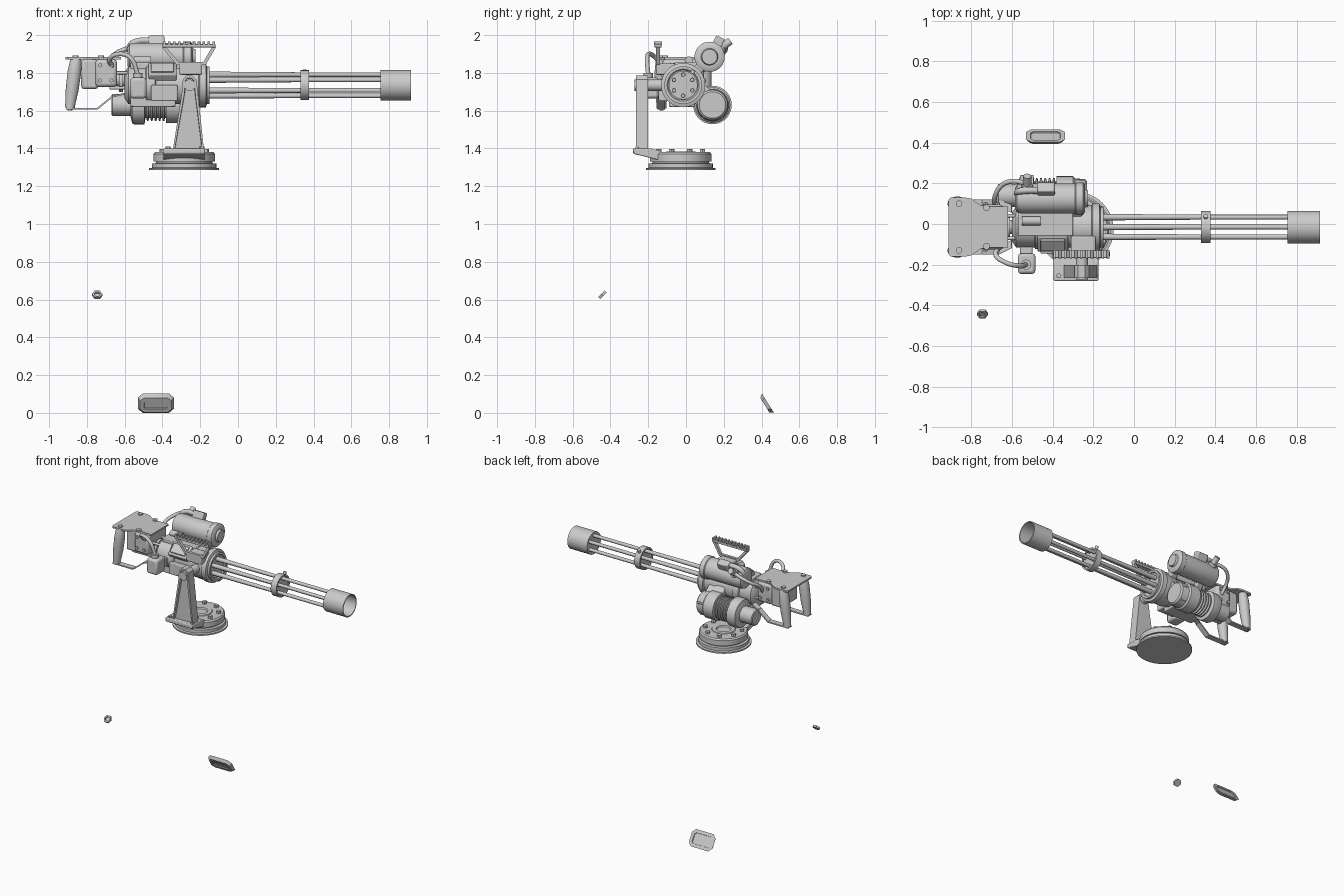
import bpy, bmesh, math
from mathutils import Vector, Matrix

if "Cube" in bpy.data.objects:
    bpy.data.objects.remove(bpy.data.objects["Cube"])

AY, AZ = -0.015, 1.735          # barrel axis
X = Vector((1, 0, 0))


def finish(name, bm, bevel=0):
    bmesh.ops.remove_doubles(bm, verts=bm.verts, dist=1e-5)
    bmesh.ops.recalc_face_normals(bm, faces=bm.faces)
    me = bpy.data.meshes.new(name)
    bm.to_mesh(me)
    bm.free()
    ob = bpy.data.objects.new(name, me)
    bpy.context.collection.objects.link(ob)
    if bevel:
        m = ob.modifiers.new("bevel", 'BEVEL')
        m.width, m.segments = bevel, 2
    return ob


def lathe(name, prof, origin, d=X, n=32, closed=False):
    """Revolve (distance, radius) points about direction d."""
    rot = Vector(d).to_track_quat('Z', 'Y').to_matrix().to_4x4()
    M = Matrix.Translation(origin) @ rot
    bm = bmesh.new()
    if not closed:
        prof = [(prof[0][0], 0)] + list(prof) + [(prof[-1][0], 0)]
    rings = []
    for h, r in prof:
        if r == 0:
            rings.append([bm.verts.new(M @ Vector((0, 0, h)))] * n)
        else:
            rings.append([bm.verts.new(M @ Vector((r * math.cos(2 * math.pi * i / n),
                          r * math.sin(2 * math.pi * i / n), h))) for i in range(n)])
    pairs = list(zip(rings, rings[1:])) + ([(rings[-1], rings[0])] if closed else [])
    for a, b in pairs:
        for i in range(n):
            j = (i + 1) % n
            vs = list(dict.fromkeys((a[i], a[j], b[j], b[i])))
            if len(vs) > 2:
                bm.faces.new(vs)
    return finish(name, bm)


def rod(name, p, q, r, n=20):
    p, q = Vector(p), Vector(q)
    return lathe(name, [(0, r), ((q - p).length, r)], p, q - p, n)


def box(name, c, s, bevel=0.006, rx=0):
    bm = bmesh.new()
    bmesh.ops.create_cube(bm, size=1)
    M = Matrix.Translation(c) @ Matrix.Rotation(rx, 4, 'X') @ Matrix.Diagonal((*s, 1))
    bm.transform(M)
    return finish(name, bm, bevel)


def span(name, x, y, z, bevel=0.006):
    lo, hi = Vector((x[0], y[0], z[0])), Vector((x[1], y[1], z[1]))
    return box(name, (lo + hi) / 2, hi - lo, bevel)


def prism(name, pts, off, bevel=0, inset=None):
    """Extrude a 3D polygon by off; optionally recess the starting face."""
    bm = bmesh.new()
    f = bm.faces.new([bm.verts.new(p) for p in pts])
    g = bmesh.ops.extrude_face_region(bm, geom=[f], use_keep_orig=True)
    bmesh.ops.translate(bm, vec=off, verts=[v for v in g['geom'] if isinstance(v, bmesh.types.BMVert)])
    bmesh.ops.recalc_face_normals(bm, faces=bm.faces)
    if inset:
        bmesh.ops.inset_individual(bm, faces=[f], thickness=inset[0], depth=0)
        bmesh.ops.inset_individual(bm, faces=[f], thickness=0.002, depth=-inset[1])
    return finish(name, bm, bevel)


def beam(name, p, q, w, h):
    p, q = Vector(p), Vector(q)
    d = (q - p).normalized()
    s = Vector((0, 1, 0)) * w / 2
    u = d.cross(Vector((0, 1, 0))).normalized() * h / 2
    return prism(name, [p + s + u, p - s + u, p - s - u, p + s - u], q - p)


def hose(name, pts, r):
    cu = bpy.data.curves.new(name, 'CURVE')
    cu.dimensions, cu.bevel_depth, cu.bevel_resolution, cu.use_fill_caps = '3D', r, 3, True
    sp = cu.splines.new('BEZIER')
    sp.bezier_points.add(len(pts) - 1)
    for b, p in zip(sp.bezier_points, pts):
        b.co = p
        b.handle_left_type = b.handle_right_type = 'AUTO'
    ob = bpy.data.objects.new(name, cu)
    bpy.context.collection.objects.link(ob)


# barrel cluster, clamp and muzzle
for i in range(6):
    a = math.radians(90 + 60 * i)
    lathe(f"barrel_{i}", [(-0.17, 0.016), (0.1, 0.014), (0.35, 0.012), (0.78, 0.012), (0.78, 0.007), (0.7, 0.007)],
          (0, AY + 0.056 * math.cos(a), AZ + 0.056 * math.sin(a)), n=16)
lathe("muzzle_shroud", [(0.755, 0.08), (0.915, 0.08), (0.915, 0.073), (0.768, 0.073)], (0, AY, AZ), n=40)
lathe("barrel_clamp", [(0.33, 0.079), (0.375, 0.079), (0.375, 0.068), (0.33, 0.068)], (0, AY, AZ), closed=True)
lathe("clamp_core", [(0.338, 0.07), (0.367, 0.07)], (0, AY, AZ))
rod("clamp_bolt", (0.353, 0.03, 1.79), (0.353, 0.04, 1.815), 0.011, 12)

# receiver body
lathe("receiver", [(-0.6, 0.07), (-0.58, 0.1), (-0.49, 0.1), (-0.485, 0.108), (-0.44, 0.108), (-0.435, 0.1),
      (-0.31, 0.1), (-0.3, 0.107), (-0.21, 0.107), (-0.205, 0.117), (-0.17, 0.117), (-0.165, 0.1),
      (-0.15, 0.1), (-0.15, 0.085), (-0.158, 0.08)], (0, AY, AZ), n=40)
box("feed_cover", (-0.4, -0.085, 1.805), (0.15, 0.1, 0.05), 0.008, math.radians(40))
box("feed_panel", (-0.4, -0.103, 1.826), (0.12, 0.07, 0.016), 0.004, math.radians(40))
span("side_block", (-0.46, -0.32), (-0.145, -0.08), (1.65, 1.735))
span("lower_block", (-0.57, -0.33), (-0.09, 0.06), (1.62, 1.67))
span("top_block", (-0.57, -0.3), (-0.06, 0.06), (1.81, 1.855))
rod("cover_pin", (-0.55, 0.015, 1.865), (-0.46, 0.015, 1.865), 0.022)
rod("rear_shaft", (-0.68, AY, AZ + 0.03), (-0.58, AY, AZ + 0.03), 0.035)
lathe("rear_collar", [(-0.63, 0.055), (-0.61, 0.055)], (0, AY, AZ + 0.02))
for i, (y, z) in enumerate([(-0.07, 1.8), (0.04, 1.8), (-0.07, 1.72), (0.04, 1.72)]):
    rod(f"rear_rod_{i}", (-0.68, y, z), (-0.57, y, z), 0.009, 12)

# drive motor, low on the far side
mot = [(-0.67, 0.05), (-0.665, 0.057), (-0.57, 0.057), (-0.56, 0.097), (-0.55, 0.102), (-0.495, 0.102), (-0.49, 0.07)]
for i in range(5):
    x = -0.485 + i * 0.021
    mot += [(x, 0.07), (x + 0.003, 0.085), (x + 0.011, 0.085), (x + 0.014, 0.07)]
mot += [(-0.38, 0.07), (-0.38, 0.095), (-0.3, 0.095), (-0.29, 0.085), (-0.24, 0.08), (-0.23, 0.07)]
lathe("drive_motor", mot, (0, 0.14, 1.63), n=36)
box("gear_link", (-0.31, 0.075, 1.685), (0.13, 0.14, 0.11), 0.012, math.radians(-40))
for i in range(5):
    a = math.radians(72 * i + 20)
    y, z = 0.14 + 0.075 * math.cos(a), 1.63 + 0.075 * math.sin(a)
    rod(f"motor_bolt_{i}", (-0.3, y, z), (-0.25, y, z), 0.011, 8)

# upper drum with tilted cap box and elbow pipe
lathe("drum", [(-0.585, 0.05), (-0.575, 0.068), (-0.55, 0.074), (-0.29, 0.074), (-0.285, 0.08), (-0.25, 0.08),
      (-0.24, 0.065), (-0.24, 0.045), (-0.225, 0.04)], (0, 0.125, 1.885), n=36)
for i, x in enumerate((-0.5, -0.28)):
    box(f"drum_lug_{i}", (x, 0.07, 1.825), (0.05, 0.05, 0.1), 0.006, math.radians(-45))
box("drum_cap", (-0.432, 0.165, 1.95), (0.085, 0.05, 0.085), 0.006, math.radians(-25))
lathe("drum_valve", [(0, 0.028), (0.05, 0.028), (0.05, 0.02), (0.1, 0.02)], (-0.525, 0.155, 1.91), (0, 0.75, 0.55), 20)
hose("elbow_pipe", [(-0.46, 0.165, 1.97), (-0.53, 0.165, 1.968), (-0.565, 0.16, 1.95), (-0.575, 0.15, 1.91)], 0.017)

# hoses and side box
hose("far_hose", [(-0.68, 0.08, 1.8), (-0.685, 0.13, 1.86), (-0.65, 0.19, 1.9), (-0.6, 0.21, 1.925), (-0.53, 0.2, 1.94)], 0.012)
hose("near_hose", [(-0.66, -0.11, 1.83), (-0.68, -0.15, 1.87), (-0.63, -0.19, 1.9), (-0.57, -0.205, 1.88), (-0.53, -0.2, 1.79)], 0.012)
span("side_box", (-0.57, -0.485), (-0.245, -0.145), (1.665, 1.775), 0.014)
rod("side_box_cap", (-0.53, -0.2, 1.77), (-0.53, -0.2, 1.8), 0.025)
span("side_box_mount", (-0.56, -0.5), (-0.16, -0.08), (1.68, 1.75))

# grip plate, housing, handles and straps
half = [(-0.62, 0.1), (-0.72, 0.1), (-0.755, 0.108), (-0.8, 0.14), (-0.83, 0.145), (-0.9, 0.145), (-0.912, 0.133)]
outline = half + [(x, -y) for x, y in reversed(half)]
prism("grip_plate", [(x, y - 0.015, 1.872) for x, y in outline], (0, 0, 0.012))
span("grip_housing", (-0.83, -0.74), (-0.11, 0.08), (1.715, 1.872), 0.014)
span("grip_housing_front", (-0.755, -0.64), (-0.125, 0.095), (1.725, 1.872), 0.018)
for s, y in ((1, 0.1), (-1, -0.13)):
    tag = "left" if s > 0 else "right"
    lathe(f"handle_{tag}", [(0, 0.026), (0.015, 0.031), (0.07, 0.036), (0.17, 0.034), (0.24, 0.027), (0.265, 0.026)],
          (-0.857, y, 1.876), (-0.034, 0, -0.265), 24)
    path = [(-0.91, y, 1.61), (-0.745, y, 1.61), (-0.665, y, 1.675), (-0.6, y * 0.75, 1.69)]
    for i in range(3):
        beam(f"strap_{tag}_{i}", path[i], path[i + 1], 0.04, 0.009)
    rod(f"strap_bolt_{tag}", (-0.89, y, 1.6), (-0.89, y, 1.622), 0.013, 6)
    for i, x in enumerate((-0.86, -0.725)):
        yy = y if i == 0 else y - s * 0.02
        rod(f"plate_bolt_{tag}_{i}", (x, yy, 1.88), (x, yy, 1.893), 0.016, 12)
    for i, (x, z) in enumerate([(-0.73, 1.84), (-0.67, 1.84), (-0.73, 1.76), (-0.67, 1.76)]):
        yy = AY + s * 0.105
        rod(f"housing_bolt_{tag}_{i}", (x, yy, z), (x, yy + s * 0.015, z), 0.011, 8)

# toothed sight rail on a triangular frame
RY = -0.148
span("rail_bar", (-0.4, -0.12), (RY - 0.018, RY + 0.018), (1.935, 1.952), 0.002)
for i in range(11):
    x = -0.397 + i * 0.0262
    span(f"rail_tooth_{i}", (x, x + 0.014), (RY - 0.021, RY + 0.021), (1.95, 1.967), 0.002)
beam("rail_strut_rear", (-0.395, RY, 1.94), (-0.315, RY, 1.845), 0.02, 0.018)
beam("rail_strut_front", (-0.125, RY, 1.94), (-0.18, RY, 1.845), 0.02, 0.018)
beam("rail_lower_bar", (-0.32, RY, 1.85), (-0.175, RY, 1.85), 0.02, 0.016)
span("rail_mount", (-0.31, -0.19), (-0.158, -0.06), (1.79, 1.85))

# swivel base
BX, BY = -0.285, -0.028
lathe("swivel_base", [(1.285, 0.185), (1.295, 0.185), (1.298, 0.17), (1.32, 0.17), (1.322, 0.15), (1.33, 0.15), (1.332, 0.163),
      (1.37, 0.163), (1.38, 0.155), (1.38, 0.08), (1.384, 0.076), (1.384, 0.05), (1.375, 0.045)],
      (BX, BY, 0), (0, 0, 1), 48)
for i in range(8):
    a = math.radians(45 * i + 22)
    x, y = BX + 0.125 * math.cos(a), BY + 0.125 * math.sin(a)
    rod(f"base_bolt_{i}", (x, y, 1.378), (x, y, 1.396), 0.016, 6)

# support arm, foot and pivot
prism("arm_foot", [(-0.395, -0.28, 1.4), (-0.395, -0.28, 1.372), (-0.395, -0.13, 1.335), (-0.395, -0.13, 1.385),
      (-0.395, -0.19, 1.4)], (0.22, 0, 0), 0.006)
prism("support_arm", [(-0.345, -0.265, 1.39), (-0.18, -0.265, 1.39), (-0.212, -0.265, 1.69), (-0.22, -0.265, 1.765),
      (-0.24, -0.265, 1.785), (-0.275, -0.265, 1.785), (-0.292, -0.265, 1.765), (-0.298, -0.265, 1.69)],
      (0, 0.064, 0), 0, (0.014, 0.018))
rod("arm_pivot", (-0.256, -0.272, 1.735), (-0.256, -0.09, 1.735), 0.03, 24)
for x in (-0.37, -0.19):
    rod("foot_bolt", (x, -0.255, 1.395), (x, -0.255, 1.41), 0.013, 6)

# loose hex nut
lathe("loose_nut", [(-0.007, 0.028), (0.007, 0.028), (0.007, 0.017), (-0.003, 0.017)], (-0.745, -0.442, 0.625), (0, -1, 1), 6)

# loose chamfered plate with recessed slots
bm = bmesh.new()
oct_pts = [(0.095, 0.035), (0.07, 0.06), (-0.07, 0.06), (-0.095, 0.035)]
oct_pts += [(-x, -y) for x, y in oct_pts]
back = [bm.verts.new((x, y, 0)) for x, y in oct_pts]
front = [bm.verts.new((x * 0.88, y * 0.75, -0.02)) for x, y in oct_pts]
caps = [bm.faces.new(back), bm.faces.new(front)]
for i in range(8):
    j = (i + 1) % 8
    bm.faces.new((back[i], back[j], front[j], front[i]))
bmesh.ops.recalc_face_normals(bm, faces=bm.faces)
bmesh.ops.inset_individual(bm, faces=caps, thickness=0.024, depth=0)
bmesh.ops.inset_individual(bm, faces=caps, thickness=0.001, depth=-0.006)
n, u = Vector((0, 0.85, 0.527)), Vector((0, -0.527, 0.85))
bm.transform(Matrix.Translation((-0.435, 0.434, 0.0515)) @ Matrix((-X, u, n)).transposed().to_4x4())
finish("loose_plate", bm)

# smooth round parts while keeping hard edges
bpy.ops.object.select_all(action='DESELECT')
for ob in bpy.context.scene.objects:
    if ob.type == 'MESH':
        ob.select_set(True)
        bpy.context.view_layer.objects.active = ob
bpy.ops.object.shade_smooth_by_angle(angle=math.radians(35))
